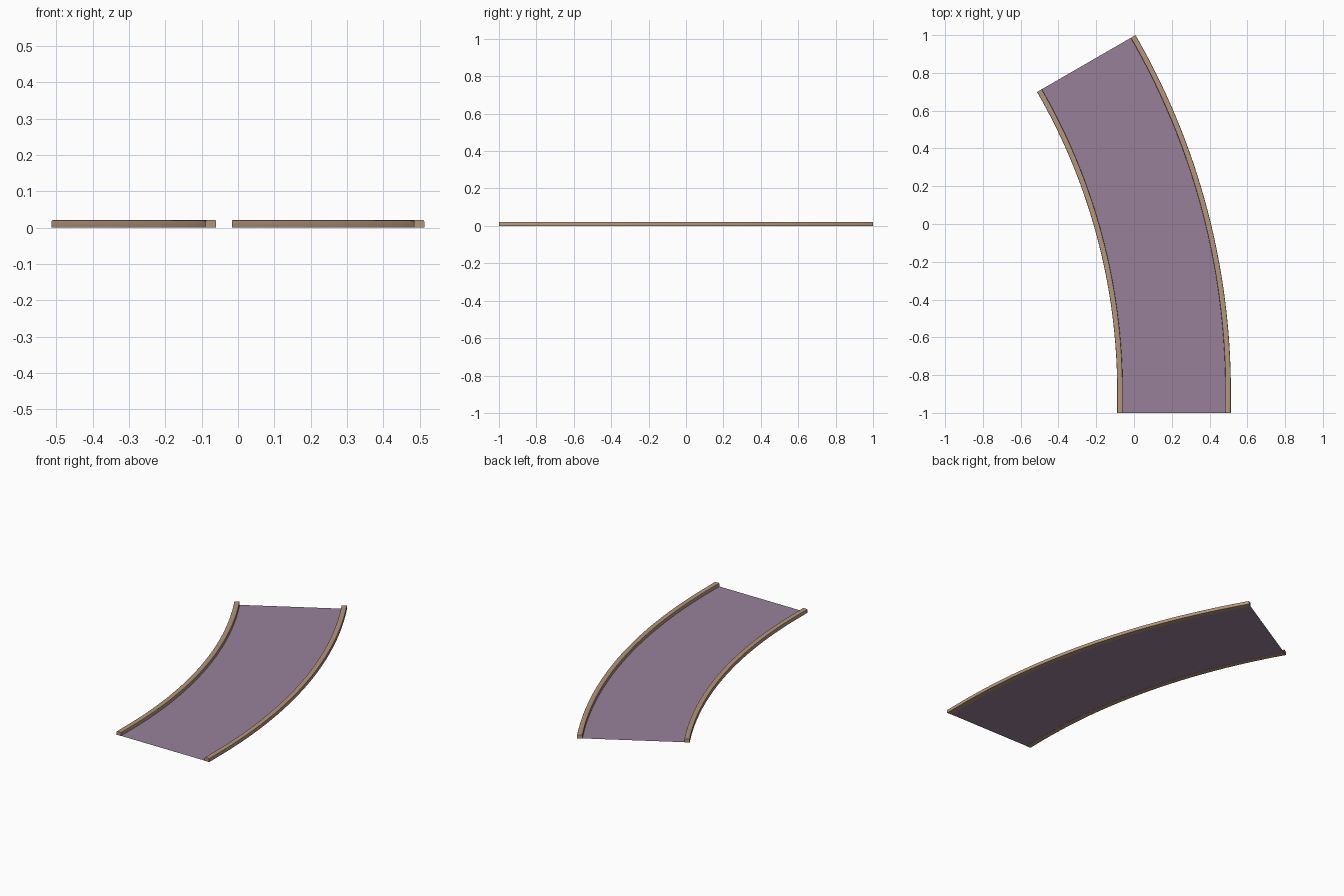
import bpy, bmesh, math

if "Cube" in bpy.data.objects:
    bpy.data.objects.remove(bpy.data.objects["Cube"])

# Track layout: short straight lead-in, then a 30 degree bend
CX, CY = -3.257, -0.885
R_OUT, R_IN, RAIL_W, RAIL_H = 3.77, 3.168, 0.029, 0.021
TURN, STEPS = math.radians(30), 32


def material(name, rgb):
    m = bpy.data.materials.new(name)
    m.diffuse_color = (*rgb, 1)
    m.use_nodes = True
    m.node_tree.nodes["Principled BSDF"].inputs["Base Color"].default_value = m.diffuse_color
    return m


def stations():
    """Yields (angle, y shift) along the path."""
    yield 0.0, -1.0 - CY
    for i in range(STEPS + 1):
        yield TURN * i / STEPS, 0.0


def sweep(name, profile, mat, closed):
    """Sweep a (radius, z) profile along the path."""
    bm = bmesh.new()
    rings = [[bm.verts.new((CX + r * math.cos(a), CY + dy + r * math.sin(a), z))
              for r, z in profile] for a, dy in stations()]
    n = len(profile)
    for p, q in zip(rings, rings[1:]):
        for i in range(n if closed else n - 1):
            j = (i + 1) % n
            bm.faces.new((p[i], p[j], q[j], q[i]))
    if closed:
        bm.faces.new(rings[0])
        bm.faces.new(rings[-1])
        bmesh.ops.recalc_face_normals(bm, faces=bm.faces)
    me = bpy.data.meshes.new(name)
    bm.to_mesh(me)
    bm.free()
    ob = bpy.data.objects.new(name, me)
    bpy.context.collection.objects.link(ob)
    me.materials.append(mat)
    bpy.ops.object.select_all(action='DESELECT')
    ob.select_set(True)
    bpy.context.view_layer.objects.active = ob
    bpy.ops.object.shade_smooth_by_angle(angle=math.radians(30))
    return ob


def rail_profile(r0):
    """Rectangular rail section with softened top corners."""
    r1, b = r0 + RAIL_W, 0.004
    return [(r0, 0), (r1, 0), (r1, RAIL_H - b), (r1 - b * 0.3, RAIL_H - b * 0.3),
            (r1 - b, RAIL_H), (r0 + b, RAIL_H), (r0 + b * 0.3, RAIL_H - b * 0.3),
            (r0, RAIL_H - b)]


purple = material("muted purple", (0.314, 0.216, 0.323))
tan = material("tan wood", (0.456, 0.305, 0.195))

# Thin floor sheet between the rails
sweep("floor", [(R_IN + RAIL_W, 0.001), (R_OUT - RAIL_W, 0.001)], purple, False)

# Raised borders along both edges
sweep("outer_rail", rail_profile(R_OUT - RAIL_W), tan, True)
sweep("inner_rail", rail_profile(R_IN), tan, True)
